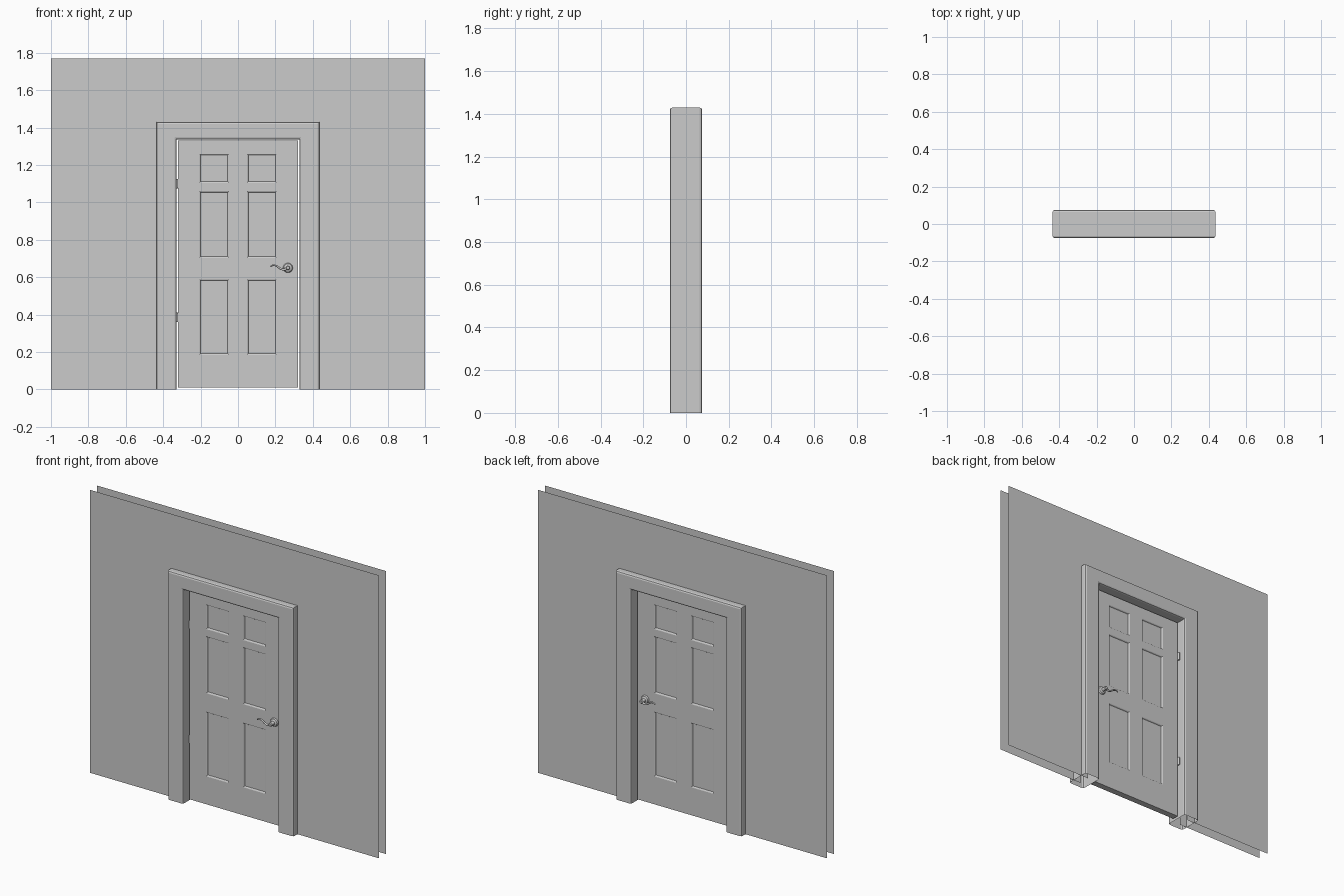
import bpy, bmesh
from math import cos, sin, pi, radians

if "Cube" in bpy.data.objects:
    bpy.data.objects.remove(bpy.data.objects["Cube"])


def finish(name, bm, smooth=False):
    bmesh.ops.recalc_face_normals(bm, faces=bm.faces[:])
    me = bpy.data.meshes.new(name)
    bm.to_mesh(me)
    bm.free()
    ob = bpy.data.objects.new(name, me)
    bpy.context.collection.objects.link(ob)
    if smooth:
        bpy.ops.object.select_all(action='DESELECT')
        ob.select_set(True)
        bpy.context.view_layer.objects.active = ob
        bpy.ops.object.shade_smooth_by_angle(angle=radians(40))
    return ob


def loft(bm, rings, closed=True):
    rows = [[bm.verts.new(p) for p in r] for r in rings]
    n = len(rows[0])
    for a, b in zip(rows, rows[1:]):
        for i in range(n if closed else n - 1):
            j = (i + 1) % n
            bm.faces.new((a[i], a[j], b[j], b[i]))
    return rows


def lathe(name, profile, x, z, sgn, n=24):
    # turned part around a y axis, profile is (radius, distance from centre plane)
    bm = bmesh.new()
    rows = loft(bm, [[(x + r * cos(2 * pi * i / n), sgn * y, z + r * sin(2 * pi * i / n))
                      for i in range(n)] for r, y in profile])
    bm.faces.new(rows[-1])
    return finish(name, bm, True)


# Walls: two thin skins with a doorway opening hidden behind the frame
W, H, OX, OZ = 1.0, 1.77, 0.385, 1.385
for label, y in (("front", -0.035), ("back", 0.035)):
    bm = bmesh.new()
    outer = [(-W, y, 0), (-W, y, H), (W, y, H), (W, y, 0)]
    inner = [(-OX, y, 0), (-OX, y, OZ), (OX, y, OZ), (OX, y, 0)]
    loft(bm, [outer, inner], closed=False)
    finish(label + "_wall", bm)

# Door frame: rounded rectangular section swept with mitred corners
XI, XO, ZI, ZO, D, B = 0.328, 0.436, 1.337, 1.43, 0.075, 0.012
section = []
for cu, cy, start in ((XO - XI - B, D - B, 0), (B, D - B, 90), (B, -D + B, 180), (XO - XI - B, -D + B, 270)):
    for k in range(3):
        a = radians(start + 45 * k)
        section.append((cu + B * cos(a), cy + B * sin(a)))
kz = (ZO - ZI) / (XO - XI)
bm = bmesh.new()
loft(bm, [[(sx * (XI + u), y, t * (ZI + u * kz)) for u, y in section]
          for sx, t in ((-1, 0), (-1, 1), (1, 1), (1, 0))])
finish("door_frame", bm)

# Door leaf with six recessed panels on both faces
T = 0.02
xs = [-0.32, -0.207, -0.048, 0.048, 0.207, 0.32]
zs = [0.01, 0.184, 0.589, 0.704, 1.061, 1.105, 1.26, 1.33]
bm = bmesh.new()
loft(bm, [[(x, -T, z) for x in xs] for z in zs], closed=False)
ext = bmesh.ops.extrude_face_region(bm, geom=bm.faces[:], use_keep_orig=True)
bmesh.ops.translate(bm, verts=[v for v in ext['geom'] if isinstance(v, bmesh.types.BMVert)], vec=(0, 2 * T, 0))
bmesh.ops.recalc_face_normals(bm, faces=bm.faces[:])
panels = []
for f in bm.faces:
    c = f.calc_center_median()
    if abs(abs(c.y) - T) < 1e-5 and 0.05 < abs(c.x) < 0.207 \
            and any(zs[i] < c.z < zs[i + 1] for i in (1, 3, 5)):
        panels.append(f)
for thick, depth in ((0.006, -0.002), (0.005, -0.006)):
    bmesh.ops.inset_individual(bm, faces=panels, thickness=thick, depth=depth)
finish("door_leaf", bm)

# Lever handles on both faces
HX, HZ = 0.267, 0.65
for label, s in (("front", -1), ("back", 1)):
    lathe(label + "_handle_rose", [(0.026, T), (0.026, 0.024), (0.022, 0.029), (0.016, 0.030),
                                   (0.011, 0.034), (0.009, 0.050), (0.012, 0.053),
                                   (0.012, 0.062), (0.008, 0.066)], HX, HZ, s)
    cu = bpy.data.curves.new(label + "_handle_lever", 'CURVE')
    cu.dimensions = '3D'
    cu.bevel_depth, cu.bevel_resolution, cu.resolution_u = 0.0065, 3, 6
    cu.use_fill_caps = True
    pts = [(0.267, 0.650, 1.2), (0.247, 0.641, 1.0), (0.226, 0.647, 0.85),
           (0.206, 0.660, 0.75), (0.187, 0.664, 0.7), (0.173, 0.657, 0.6)]
    sp = cu.splines.new('BEZIER')
    sp.bezier_points.add(len(pts) - 1)
    for p, (x, z, r) in zip(sp.bezier_points, pts):
        p.co, p.radius = (x, s * 0.057, z), r
        p.handle_left_type = p.handle_right_type = 'AUTO'
    bpy.context.collection.objects.link(bpy.data.objects.new(label + "_handle_lever", cu))

# Hinges: barrel on the back face and a leaf in the gap
for label, z in (("upper", 1.10), ("lower", 0.385)):
    bpy.ops.mesh.primitive_cylinder_add(vertices=12, radius=0.007, depth=0.05, location=(-0.325, 0.024, z))
    bpy.context.object.name = label + "_hinge_barrel"
    bpy.ops.object.shade_smooth_by_angle()
    bpy.ops.mesh.primitive_cube_add(size=1, location=(-0.324, 0, z))
    bpy.context.object.name = label + "_hinge_leaf"
    bpy.context.object.scale = (0.006, 0.038, 0.048)
